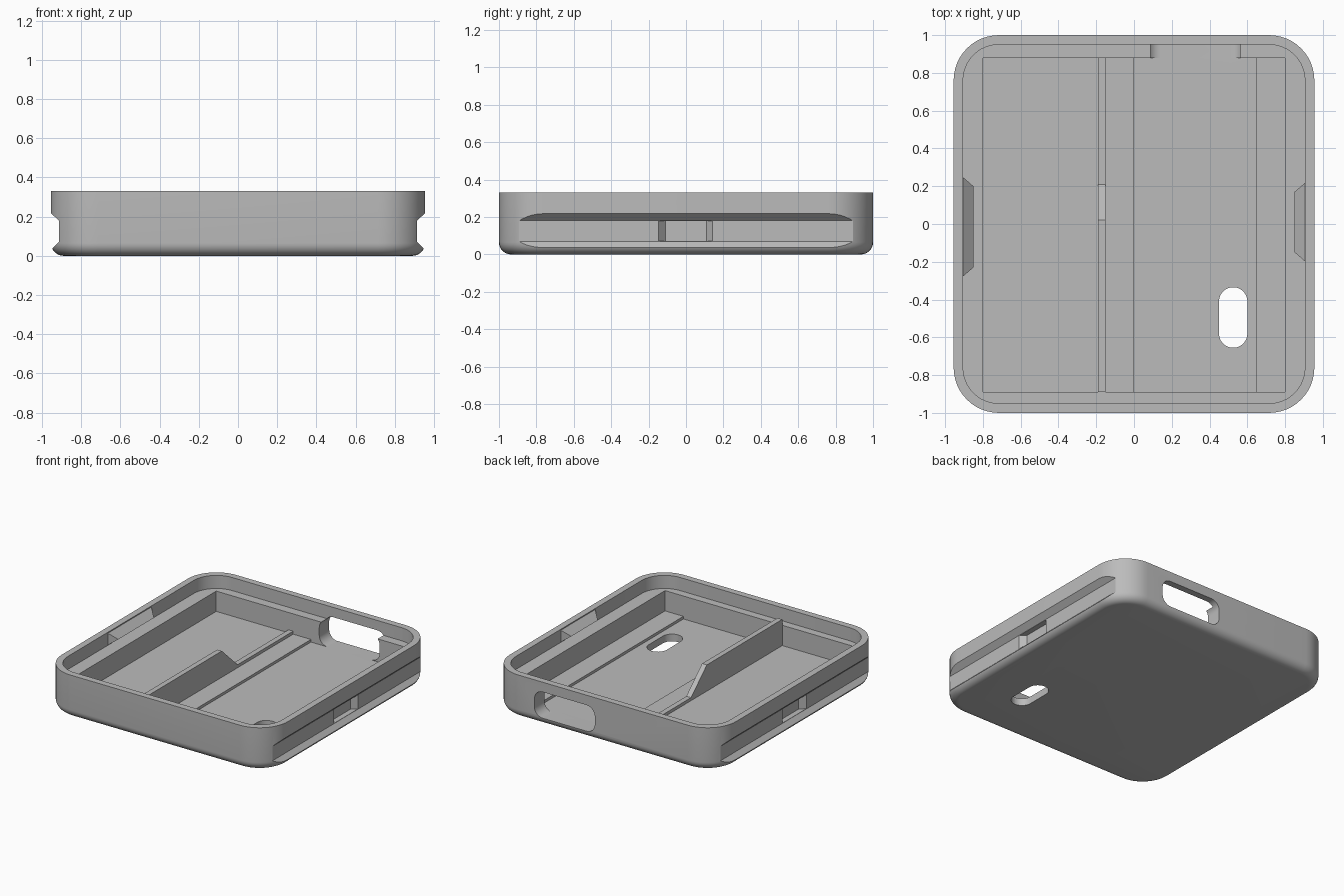
import bpy, bmesh
from math import sin, cos, pi, radians

if "Cube" in bpy.data.objects:
    bpy.data.objects.remove(bpy.data.objects["Cube"], do_unlink=True)

gray = bpy.data.materials.new("plain gray")
gray.use_nodes = True
COLOR = (0.5, 0.5, 0.5, 1)
gray.diffuse_color = COLOR
gray.node_tree.nodes["Principled BSDF"].inputs["Base Color"].default_value = COLOR


def finish(bm, name):
    bmesh.ops.recalc_face_normals(bm, faces=bm.faces)
    mesh = bpy.data.meshes.new(name)
    bm.to_mesh(mesh)
    bm.free()
    mesh.materials.append(gray)
    obj = bpy.data.objects.new(name, mesh)
    bpy.context.collection.objects.link(obj)
    return obj


def loft(name, rings):
    """Closed solid through rings of equal point count."""
    bm = bmesh.new()
    loops = [[bm.verts.new(p) for p in ring] for ring in rings]
    n = len(loops[0])
    for a, b in zip(loops, loops[1:]):
        for i in range(n):
            j = (i + 1) % n
            bm.faces.new((a[i], a[j], b[j], b[i]))
    bm.faces.new(loops[0])
    bm.faces.new(loops[-1])
    return finish(bm, name)


def prism(name, points, axis, lo, hi):
    """Extrude a 2D outline along the given axis."""
    place = {"x": lambda u, v, w: (w, u, v),
             "y": lambda u, v, w: (u, w, v),
             "z": lambda u, v, w: (u, v, w)}[axis]
    return loft(name, [[place(u, v, w) for u, v in points] for w in (lo, hi)])


def rounded(u0, u1, v0, v1, r, steps=12):
    """Rounded rectangle outline."""
    corners = [(u1 - r, v1 - r), (u0 + r, v1 - r), (u0 + r, v0 + r), (u1 - r, v0 + r)]
    return [(cu + r * cos((k + i / steps) * pi / 2), cv + r * sin((k + i / steps) * pi / 2))
            for k, (cu, cv) in enumerate(corners) for i in range(steps + 1)]


def section(inset, z):
    return [(u, v, z) for u, v in
            rounded(-0.955 + inset, 0.955 - inset, -1 + inset, 1 - inset, 0.24 - inset)]


def cut(target, cutter):
    mod = target.modifiers.new("cut", "BOOLEAN")
    mod.operation = "DIFFERENCE"
    mod.solver = "EXACT"
    mod.object = cutter
    bpy.context.view_layer.update()
    graph = bpy.context.evaluated_depsgraph_get()
    mesh = bpy.data.meshes.new_from_object(target.evaluated_get(graph))
    target.modifiers.clear()
    target.data = mesh
    bpy.data.objects.remove(cutter, do_unlink=True)


# Outer tray with a rounded bottom edge
FILLET, TOP, LEDGE, FLOOR, CHANNEL = 0.065, 0.33, 0.23, 0.075, 0.055
arc = [i * pi / 16 for i in range(9)]
rings = [section(FILLET * (1 - sin(a)), FILLET * (1 - cos(a))) for a in arc]
tray = loft("tray", rings + [section(0, TOP)])

# Lid recess, main pocket with a shallow channel in its floor
cut(tray, loft("lid_recess", [section(0.05, LEDGE), section(0.05, 0.5)]))
cut(tray, prism("pocket", [(-0.8, 0.4), (-0.8, FLOOR), (0, FLOOR), (0, CHANNEL),
                           (0.645, CHANNEL), (0.645, FLOOR), (0.8, FLOOR), (0.8, 0.4)],
                "y", -0.89, 0.88))

# Port in the back wall and slot in the floor
cut(tray, prism("port", rounded(0.07, 0.58, CHANNEL, 0.255, 0.07), "y", 0.85, 1.1))
cut(tray, prism("floor_slot", rounded(0.45, 0.6, -0.655, -0.335, 0.0749), "z", -0.1, 0.2))

# Side grooves, each with a small blind notch
for s in (1, -1):
    cut(tray, prism("groove", [(s * 1.015, 0.275), (s * 0.915, 0.18),
                               (s * 0.915, 0.07), (s * 1.015, -0.03)], "y", -1.1, 1.1))
    cut(tray, prism("notch", [(s * 0.93, -0.16), (s * 0.93, 0.155),
                              (s * 0.875, 0.11), (s * 0.875, -0.11)], "z", 0.072, 0.178))

bpy.ops.object.select_all(action="DESELECT")
tray.select_set(True)
bpy.context.view_layer.objects.active = tray
bpy.ops.object.shade_smooth_by_angle(angle=radians(30))

# Divider: tall at the front, sloping down to a low rib at the back
prism("divider", [(-0.89, 0.06), (0.88, 0.06), (0.88, 0.098), (0.21, 0.098),
                  (0.02, 0.275), (-0.89, 0.275)], "x", -0.19, -0.15)

# Snap wedges on the inside of the lip
for name, s, mid, half in (("left_snap", 1, 0.01, 0.21), ("right_snap", -1, -0.015, 0.265)):
    bm = bmesh.new()
    for e in (1, -1):
        for x, y, z in ((0.908, half, 0.325), (0.85, half - 0.05, 0.272), (0.908, half, LEDGE)):
            bm.verts.new((s * x, mid + e * y, z))
    bmesh.ops.convex_hull(bm, input=bm.verts)
    finish(bm, name)
